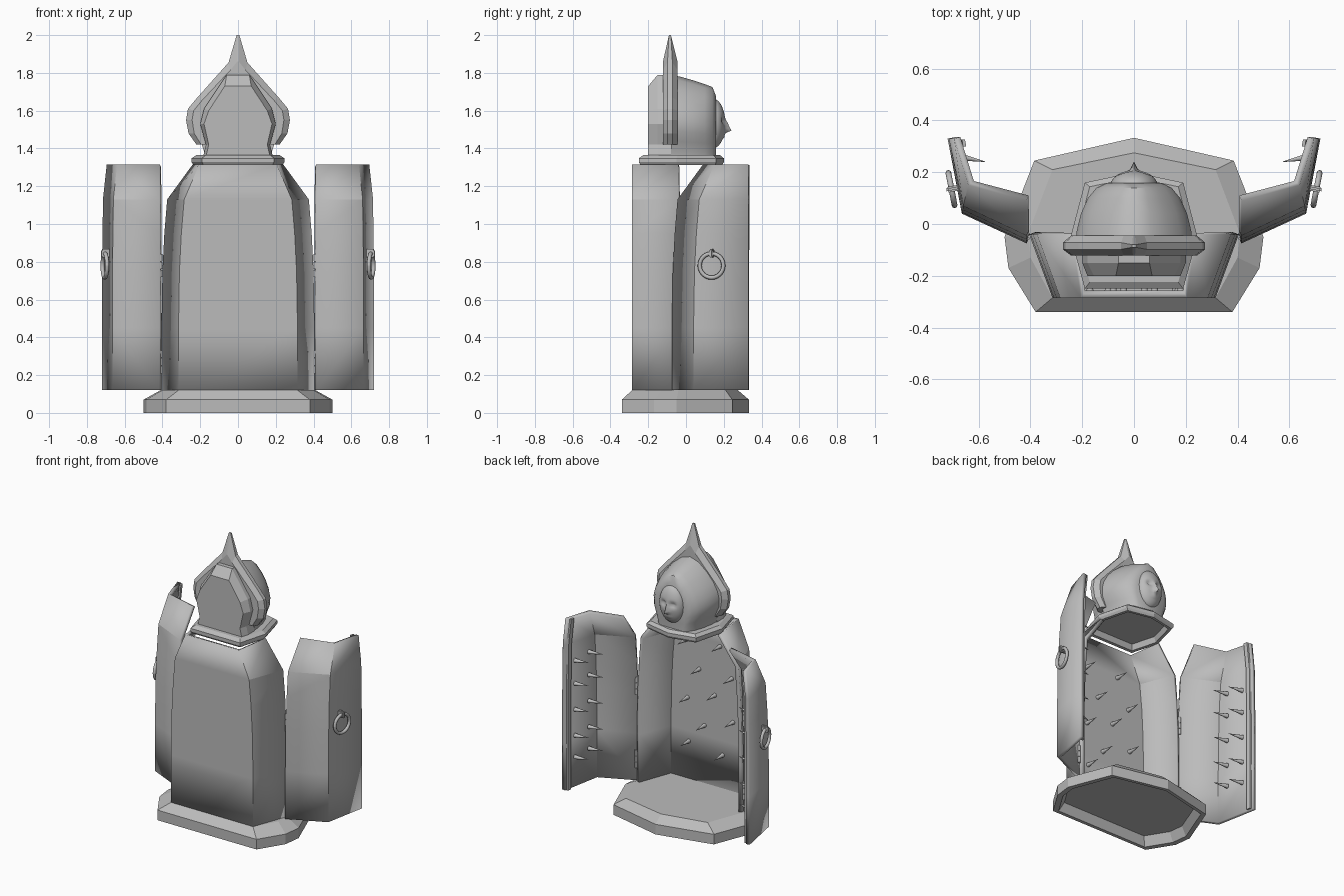
import bpy, bmesh, math
from mathutils import Matrix, Vector

if "Cube" in bpy.data.objects:
    bpy.data.objects.remove(bpy.data.objects["Cube"])

iron = bpy.data.materials.new("iron_grey")
iron.diffuse_color = (0.5, 0.5, 0.5, 1)
iron.use_nodes = True
iron.node_tree.nodes["Principled BSDF"].inputs["Base Color"].default_value = iron.diffuse_color


def finish(name, bm, recalc=True, smooth=None, mirror=False, thick=0):
    if recalc:
        bmesh.ops.recalc_face_normals(bm, faces=bm.faces)
    me = bpy.data.meshes.new(name)
    bm.to_mesh(me)
    bm.free()
    me.materials.append(iron)
    ob = bpy.data.objects.new(name, me)
    bpy.context.collection.objects.link(ob)
    if smooth:
        bpy.ops.object.select_all(action='DESELECT')
        ob.select_set(True)
        bpy.context.view_layer.objects.active = ob
        bpy.ops.object.shade_smooth_by_angle(angle=math.radians(smooth))
    if thick:
        m = ob.modifiers.new("shell", 'SOLIDIFY')
        m.thickness, m.offset, m.use_even_offset = thick, -1, True
    if mirror:
        m = ob.modifiers.new("mirror", 'MIRROR')
        m.use_mirror_merge = False
    return ob


def loft(name, rings, closed=True, caps=True, **kw):
    bm = bmesh.new()
    vs = [[bm.verts.new(p) for p in r] for r in rings]
    n = len(rings[0])
    for a, b in zip(vs, vs[1:]):
        for i in range(n if closed else n - 1):
            j = (i + 1) % n
            bm.faces.new((a[i], a[j], b[j], b[i]))
    if caps:
        bm.faces.new(vs[0][::-1])
        bm.faces.new(vs[-1])
    return finish(name, bm, **kw)


def both(half):
    """Closed symmetric outline from its right half (centre point, if any, last)."""
    return half + [(-x, y) for x, y in reversed(half) if x > 0]


def flat(half, z, s=1.0):
    return [(x * s, y * s, z) for x, y in both(half)]


def upright(half, y):
    return [(x, y, z) for x, z in both(half)]


# Plinth, hollow underneath
foot = [(.38, -.34), (.485, -.17), (.5, -.05), (.385, .245), (0, .333)]
foot_top = [(.315, -.285), (.40, -.13), (.41, -.04), (.315, .21), (0, .275)]
loft("plinth", [flat(foot, .06, .86), flat(foot, 0, .93), flat(foot, 0),
                flat(foot, .07), flat(foot_top, .12)])

# Cabinet shell: height, half width, panel half width, seam depth of the doors
levels = [(.12, .405, .315, .265), (.45, .405, .315, .265), (.75, .40, .31, .265),
          (.95, .39, .30, .262), (1.13, .375, .285, .26), (1.315, .24, .205, .24)]
loft("cabinet", [[(-w, -.04, z), (-p, -.285, z), (p, -.285, z), (w, -.04, z)]
                 for z, w, p, s in levels],
     closed=False, caps=False, recalc=False, smooth=25, thick=.025)

# Doors, modelled shut and swung open about the hinge
swing = (Matrix.Translation((.41, -.08, 0)) @ Matrix.Rotation(-math.pi / 2, 4, 'Z')
         @ Matrix.Translation((-.41, .045, 0)))
door = [[swing @ Vector(q) for q in ((w, -.04, z), (p - .025, .21 - (.265 - s), z), (0, s, z))]
        for z, w, p, s in levels]
loft("door", door, closed=False, caps=False, recalc=False, smooth=25, thick=.025, mirror=True)

# Raised lip along the free edge of each door
lip = [[swing @ Vector((x, s - .03 + d, z)) for x, d in
        ((.004, 0), (.03, -.005), (.03, -.017), (.004, -.012))] for z, w, p, s in levels]
loft("door_lip", lip, mirror=True)


def spikes(name, spots, turn, mirror):
    bm = bmesh.new()
    for p in spots:
        bmesh.ops.create_cone(bm, cap_ends=True, segments=10, radius1=.014, radius2=.001,
                              depth=.1, matrix=turn @ Matrix.Translation(p))
    return finish(name, bm, smooth=40, mirror=mirror)


# Door spikes point inward, wall spikes point toward the doors
bm = bmesh.new()
for z in (.33, .48, .66, .84, 1.0):
    for x, dz in ((.08, 0), (.2, .02)):
        m = (swing @ Matrix.Translation((x, .185 - .19 * x, z + dz))
             @ Matrix.Rotation(math.radians(90), 4, 'X') @ Matrix.Rotation(.19, 4, 'Y'))
        bmesh.ops.create_cone(bm, cap_ends=True, segments=10, radius1=.015, radius2=.001,
                              depth=.1, matrix=m)
finish("door_spikes", bm, smooth=40, mirror=True)
bm = bmesh.new()
for x, z in ((.16, .38), (-.1, .35), (.04, .52), (-.18, .6), (.17, .68), (-.04, .75),
             (.08, .9), (-.17, .9), (.18, 1.08), (-.08, 1.1)):
    m = Matrix.Translation((x, -.215, z)) @ Matrix.Rotation(math.radians(-90), 4, 'X')
    bmesh.ops.create_cone(bm, cap_ends=True, segments=10, radius1=.015, radius2=.001,
                          depth=.1, matrix=m)
finish("wall_spikes", bm, smooth=40)

# Ring handles with their staples
place = swing @ Matrix.Translation((.195, .25, .78)) @ Matrix.Rotation(-.19, 4, 'Z')
rings = []
for i in range(25):
    a = math.tau * i / 24
    rings.append([place @ Vector(((.064 + .011 * math.cos(b)) * math.cos(a), .011 * math.sin(b),
                                  (.064 + .011 * math.cos(b)) * math.sin(a)))
                  for b in (math.tau * k / 8 for k in range(8))])
loft("ring_handle", rings, caps=False, smooth=60, mirror=True)
bm = bmesh.new()
bmesh.ops.create_cube(bm, size=1, matrix=place @ Matrix.Translation((0, -.005, .064))
                      @ Matrix.Diagonal((.022, .05, .045, 1)))
bmesh.ops.bevel(bm, geom=bm.edges[:], offset=.006, segments=2, affect='EDGES')
finish("handle_staple", bm, smooth=40, mirror=True)

# Hinges
bm = bmesh.new()
for z in (.27, .78):
    for dz in (-.042, 0, .042):
        bmesh.ops.create_cone(bm, cap_ends=True, segments=12, radius1=.013, radius2=.013,
                              depth=.039, matrix=Matrix.Translation((.413, -.05, z + dz)))
finish("hinges", bm, smooth=40, mirror=True)

# Collar, hollow underneath
collar = [(.19, -.25), (.245, -.05), (.19, .16), (0, .2)]
loft("collar", [flat(collar, 1.35, .82), flat(collar, 1.312, .87), flat(collar, 1.312, .96),
                flat(collar, 1.327), flat(collar, 1.348), flat(collar, 1.365, .9)])

# Hood: flat faceted at the rear, rounded toward the face
rear = [(.17, 1.355), (.155, 1.42), (.18, 1.53), (.155, 1.6), (.07, 1.73)]
rim = [(.185, 1.355), (.17, 1.42), (.2, 1.53), (.18, 1.61), (.06, 1.79)]
loft("hood_rear", [upright(rear, -.2), upright(rim, -.15), upright(rim, -.08)])


def hood_ring(y, width, top):
    half = [(.78, 0), (.8, .07), (.88, .19), (.99, .32), (1, .45), (.94, .57),
            (.8, .7), (.58, .83), (.3, .95), (0, 1)]
    return upright([(x * width, 1.355 + t * (top - 1.355)) for x, t in half], y)


loft("hood_front", [hood_ring(*r) for r in (
    (-.08, .225, 1.79), (-.03, .222, 1.78), (.04, .205, 1.76), (.1, .178, 1.74),
    (.14, .145, 1.725), (.158, .11, 1.68))], smooth=40)

# Pointed crest across the hood
edge = [(.22, 1.42), (.262, 1.48), (.275, 1.55), (.265, 1.61), (.215, 1.67), (.05, 1.855), (.007, 2)]
face = [(.195, 1.42), (.232, 1.48), (.243, 1.55), (.235, 1.6), (.19, 1.655), (.04, 1.815), (.004, 1.86)]
loft("crest", [upright(face, -.122), upright(edge, -.098), upright(edge, -.072), upright(face, -.045)])
bpy.data.objects["crest"].data.vertices.foreach_set  # crest tip pinched to a point below
for v in bpy.data.objects["crest"].data.vertices:
    if v.co.z > 1.95:
        v.co.y = -.085 + (v.co.y + .085) * .4

# Face: oval with nose, brow hollows and lips
bm = bmesh.new()
bmesh.ops.create_uvsphere(bm, u_segments=40, v_segments=32, radius=1)
bumps = [(0, -.28, .030, .13, .10), (0, -.08, .018, .10, .2), (.38, .12, -.020, .2, .12),
         (-.38, .12, -.020, .2, .12), (0, -.52, .009, .22, .06), (0, -.41, -.006, .2, .05)]
for v in bm.verts:
    x, y, z = v.co
    push = sum(h * math.exp(-((x - cx) / sx) ** 2 - ((z - cz) / sz) ** 2)
               for cx, cz, h, sx, sz in bumps) if y > 0 else 0
    v.co = (x * .092, .145 + y * .063 + push, 1.532 + z * .13)
finish("face", bm, smooth=60)
